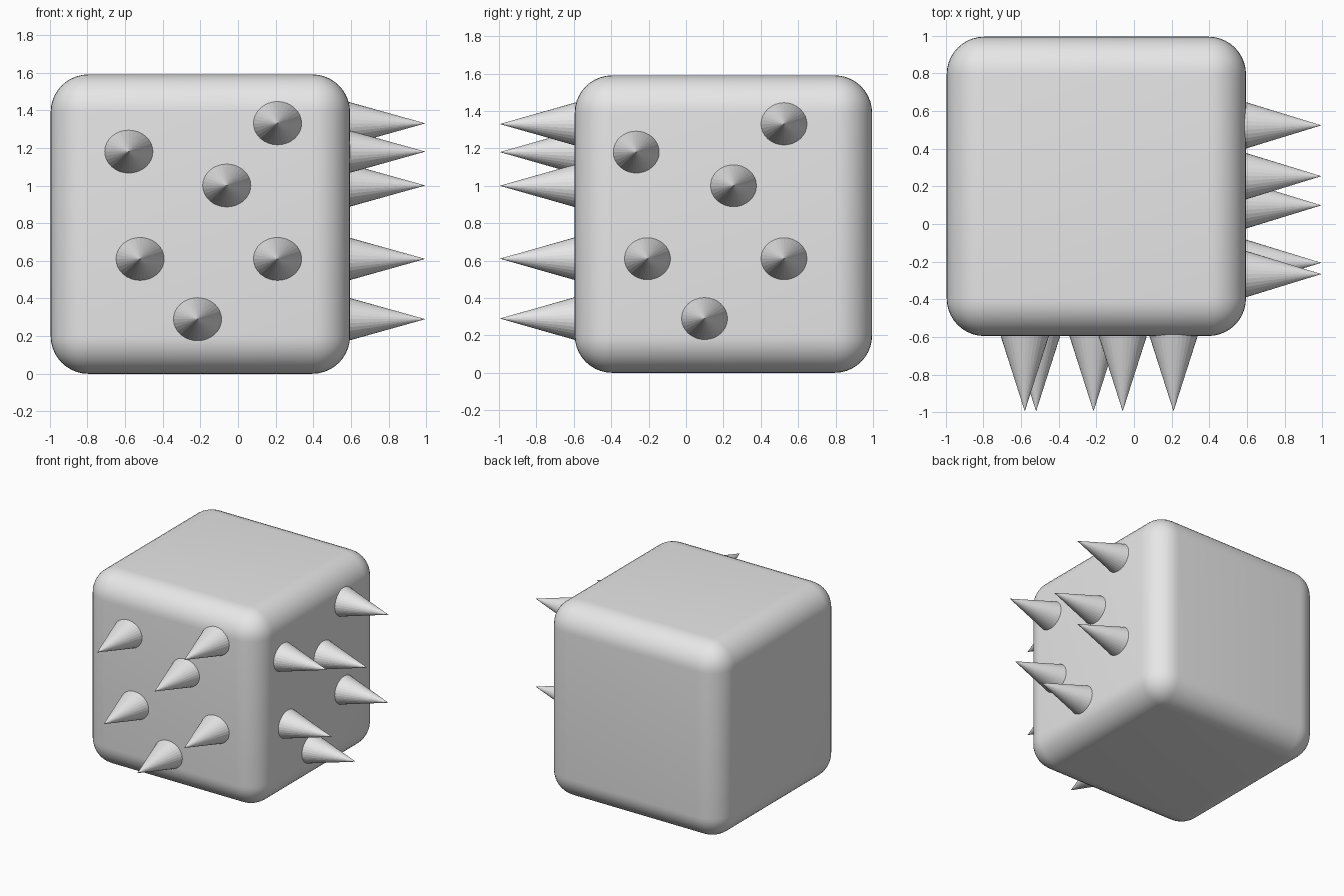
import bpy
from math import radians
from mathutils import Matrix

default = bpy.data.objects.get("Cube")
if default:
    bpy.data.objects.remove(default, do_unlink=True)

SIZE = 1.59
CENTRE = (-0.2, 0.2, SIZE / 2)
TIP = 0.4      # how far a spike stands out
SUNK = 0.03    # how far its base sits inside the block

grey = bpy.data.materials.new("light grey")
grey.use_nodes = True
grey.diffuse_color = (0.8, 0.8, 0.8, 1)
grey.node_tree.nodes["Principled BSDF"].inputs["Base Color"].default_value = (0.8, 0.8, 0.8, 1)

# Rounded block
bpy.ops.mesh.primitive_cube_add(size=SIZE, location=CENTRE)
block = bpy.context.object
block.name = "rounded_block"
block.data.materials.append(grey)
bevel = block.modifiers.new("rounding", 'BEVEL')
bevel.width = 0.2
bevel.segments = 10
bpy.ops.object.shade_smooth()


def spike(name, base, turn, radius_z, radius_side):
    """Oval cone with its base sunk at the given point, turned about z to point outward."""
    length = TIP + SUNK
    grow = length / TIP
    bpy.ops.mesh.primitive_cone_add(vertices=32, radius1=1, radius2=0, depth=1)
    ob = bpy.context.object
    ob.name = name
    shape = Matrix.Diagonal((radius_side * grow, radius_z * grow, length, 1))
    lift = Matrix.Translation((0, 0, TIP - length / 2))
    lay = Matrix.Rotation(radians(90), 4, 'X')   # axis to -y
    ob.data.transform(Matrix.Rotation(turn, 4, 'Z') @ lay @ lift @ shape)
    ob.location = base
    ob.data.materials.append(grey)


# Spikes: the same scatter on the front and the left side
scatter = [(-0.58, 1.18), (0.21, 1.33), (-0.06, 1.0),
           (-0.52, 0.61), (0.21, 0.61), (-0.215, 0.29)]
front_y = CENTRE[1] - SIZE / 2
side_x = CENTRE[0] + SIZE / 2
for i, (across, z) in enumerate(scatter, 1):
    spike(f"front_spike_{i}", (across, front_y, z), 0, 0.114, 0.128)
    spike(f"left_spike_{i}", (side_x, across + 0.314, z), radians(90), 0.112, 0.123)
